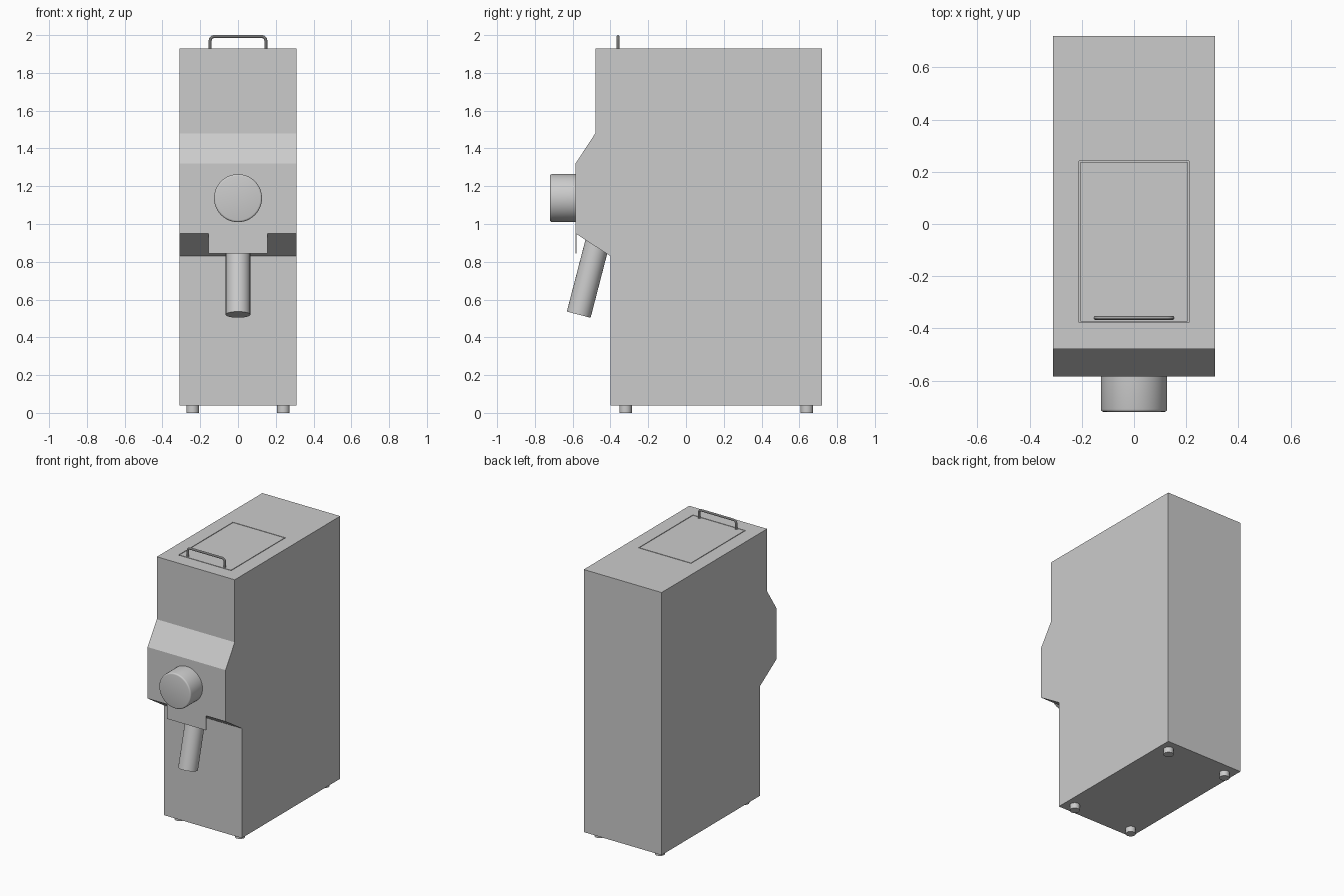
import bpy, bmesh, math
from mathutils import Vector

if "Cube" in bpy.data.objects:
    bpy.data.objects.remove(bpy.data.objects["Cube"], do_unlink=True)

GREY = (0.6, 0.6, 0.6, 1)
grey = bpy.data.materials.new("plain_grey")
grey.use_nodes = True
grey.diffuse_color = GREY
grey.node_tree.nodes["Principled BSDF"].inputs["Base Color"].default_value = GREY


def select(ob):
    bpy.ops.object.select_all(action="DESELECT")
    ob.select_set(True)
    bpy.context.view_layer.objects.active = ob


def add_mesh(name, bm):
    bmesh.ops.recalc_face_normals(bm, faces=bm.faces)
    me = bpy.data.meshes.new(name)
    bm.to_mesh(me)
    bm.free()
    ob = bpy.data.objects.new(name, me)
    bpy.context.collection.objects.link(ob)
    me.materials.append(grey)
    return ob


def box(name, low, high):
    low, high = Vector(low), Vector(high)
    bm = bmesh.new()
    bmesh.ops.create_cube(bm, size=1)
    bmesh.ops.scale(bm, vec=high - low, verts=bm.verts)
    bmesh.ops.translate(bm, vec=(low + high) / 2, verts=bm.verts)
    return add_mesh(name, bm)


def rod(name, start, end, radius, bevel=0):
    # Solid cylinder between two points, optionally with a softened end rim
    start, end = Vector(start), Vector(end)
    axis = end - start
    bm = bmesh.new()
    bmesh.ops.create_cone(bm, cap_ends=True, segments=48, radius1=radius,
                          radius2=radius, depth=axis.length)
    if bevel:
        rim = [e for e in bm.edges if all(v.co.z > 0 for v in e.verts)]
        bmesh.ops.bevel(bm, geom=rim, offset=bevel, segments=3, profile=0.5,
                        affect="EDGES")
    turn = Vector((0, 0, 1)).rotation_difference(axis).to_matrix()
    bmesh.ops.rotate(bm, cent=(0, 0, 0), matrix=turn, verts=bm.verts)
    bmesh.ops.translate(bm, vec=(start + end) / 2, verts=bm.verts)
    ob = add_mesh(name, bm)
    select(ob)
    bpy.ops.object.shade_smooth_by_angle(angle=math.radians(35))
    return ob


# Housing: side profile extruded across the width
HALF, TOP, FACE = 0.31, 1.93, -0.585
profile = [(-0.4, 0.04), (0.72, 0.04), (0.72, TOP), (-0.48, TOP),
           (-0.48, 1.48), (FACE, 1.32), (FACE, 0.95), (-0.4, 0.83)]
bm = bmesh.new()
side = bm.faces.new([bm.verts.new((-HALF, y, z)) for y, z in profile])
ext = bmesh.ops.extrude_face_region(bm, geom=[side])
bmesh.ops.translate(bm, vec=(2 * HALF, 0, 0),
                    verts=[g for g in ext["geom"] if isinstance(g, bmesh.types.BMVert)])
housing = add_mesh("housing", bm)

# Shallow recess for the lid, leaving a hairline gap around it
cutter = box("lid_recess_cutter", (-0.21, -0.378, TOP - 0.02), (0.21, 0.242, TOP + 0.1))
cutter.hide_render = True
cut = housing.modifiers.new("lid_recess", "BOOLEAN")
cut.object = cutter
cut.solver = "EXACT"
select(housing)
bpy.ops.object.modifier_apply(modifier=cut.name)
bpy.data.objects.remove(cutter, do_unlink=True)
box("lid", (-0.205, -0.373, TOP - 0.02), (0.205, 0.237, TOP))

# Lid handle: bent round bar with rounded corners
R, SPAN, BAR, BEND, HY = 0.008, 0.147, 1.992, 0.02, -0.36
path = [(-SPAN, TOP - 0.01)]
for sign, first in ((-1, 180), (1, 90)):
    for i in range(6):
        a = math.radians(first - i * 18)
        path.append((sign * (SPAN - BEND) + BEND * math.cos(a),
                     BAR - BEND + BEND * math.sin(a)))
path.append((SPAN, TOP - 0.01))
curve = bpy.data.curves.new("lid_handle", "CURVE")
curve.dimensions = "3D"
curve.bevel_depth = R
curve.bevel_resolution = 3
curve.use_fill_caps = True
spline = curve.splines.new("POLY")
spline.points.add(len(path) - 1)
for point, (x, z) in zip(spline.points, path):
    point.co = (x, HY, z, 1)
curve.materials.append(grey)
handle = bpy.data.objects.new("lid_handle", curve)
bpy.context.collection.objects.link(handle)
select(handle)
bpy.ops.object.convert(target="MESH")
bpy.ops.object.shade_smooth_by_angle(angle=math.radians(35))

# Front dial, splash plate and angled spout
rod("dial", (0, FACE + 0.01, 1.137), (0, -0.72, 1.137), 0.127, bevel=0.01)
box("splash_plate", (-0.155, FACE, 0.845), (0.155, FACE + 0.006, 0.96))
rod("spout", (0, -0.455, 0.956), (0, -0.568, 0.52), 0.065)

# Four feet
for x, x_name in ((-0.24, "right"), (0.24, "left")):
    for y, y_name in ((-0.32, "front"), (0.64, "back")):
        rod(f"foot_{y_name}_{x_name}", (x, y, 0.05), (x, y, 0), 0.033)
